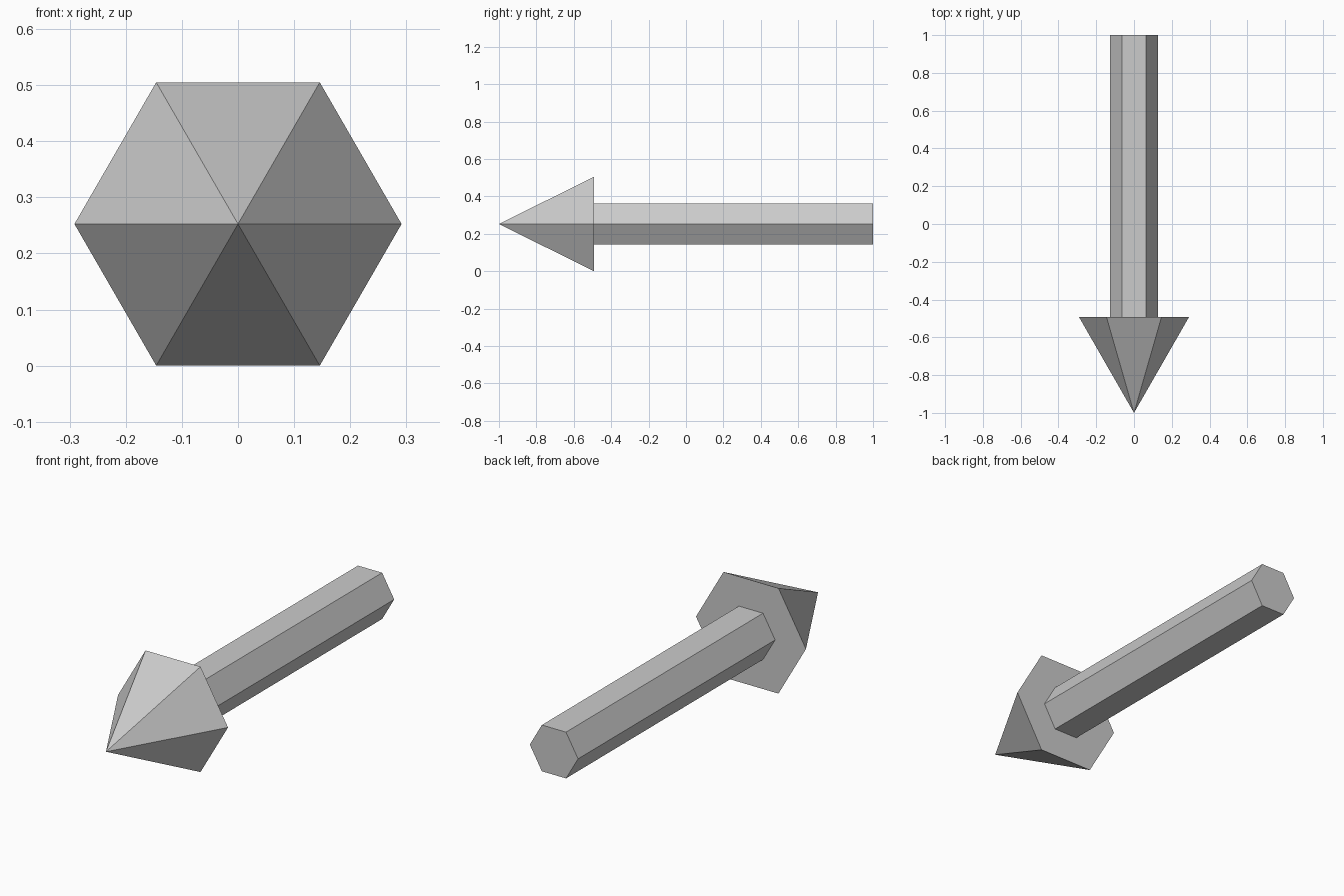
import bpy, bmesh
from math import cos, sin, tau

if "Cube" in bpy.data.objects:
    bpy.data.objects.remove(bpy.data.objects["Cube"])

SIDES = 6
CENTRE_Z = 0.2525
HEAD_R, SHAFT_R = 0.2915, 0.128
TIP_Y, NECK_Y, END_Y = -1.0, -0.492, 1.0

bm = bmesh.new()


def ring(radius, y):
    """Hexagonal ring around the arrow's axis, corners pointing sideways."""
    return [bm.verts.new((radius * cos(tau * i / SIDES), y,
                          CENTRE_Z + radius * sin(tau * i / SIDES)))
            for i in range(SIDES)]


# Pointed head, shoulder and shaft share one watertight profile
tip = bm.verts.new((0, TIP_Y, CENTRE_Z))
rings = [ring(HEAD_R, NECK_Y), ring(SHAFT_R, NECK_Y), ring(SHAFT_R, END_Y)]

for i in range(SIDES):
    j = (i + 1) % SIDES
    bm.faces.new((tip, rings[0][i], rings[0][j]))
    for a, b in zip(rings, rings[1:]):
        bm.faces.new((a[i], b[i], b[j], a[j]))

# Flat tail end
bm.faces.new(rings[-1])
bmesh.ops.recalc_face_normals(bm, faces=bm.faces)

mesh = bpy.data.meshes.new("arrow")
bm.to_mesh(mesh)
bm.free()
bpy.context.collection.objects.link(bpy.data.objects.new("arrow", mesh))
